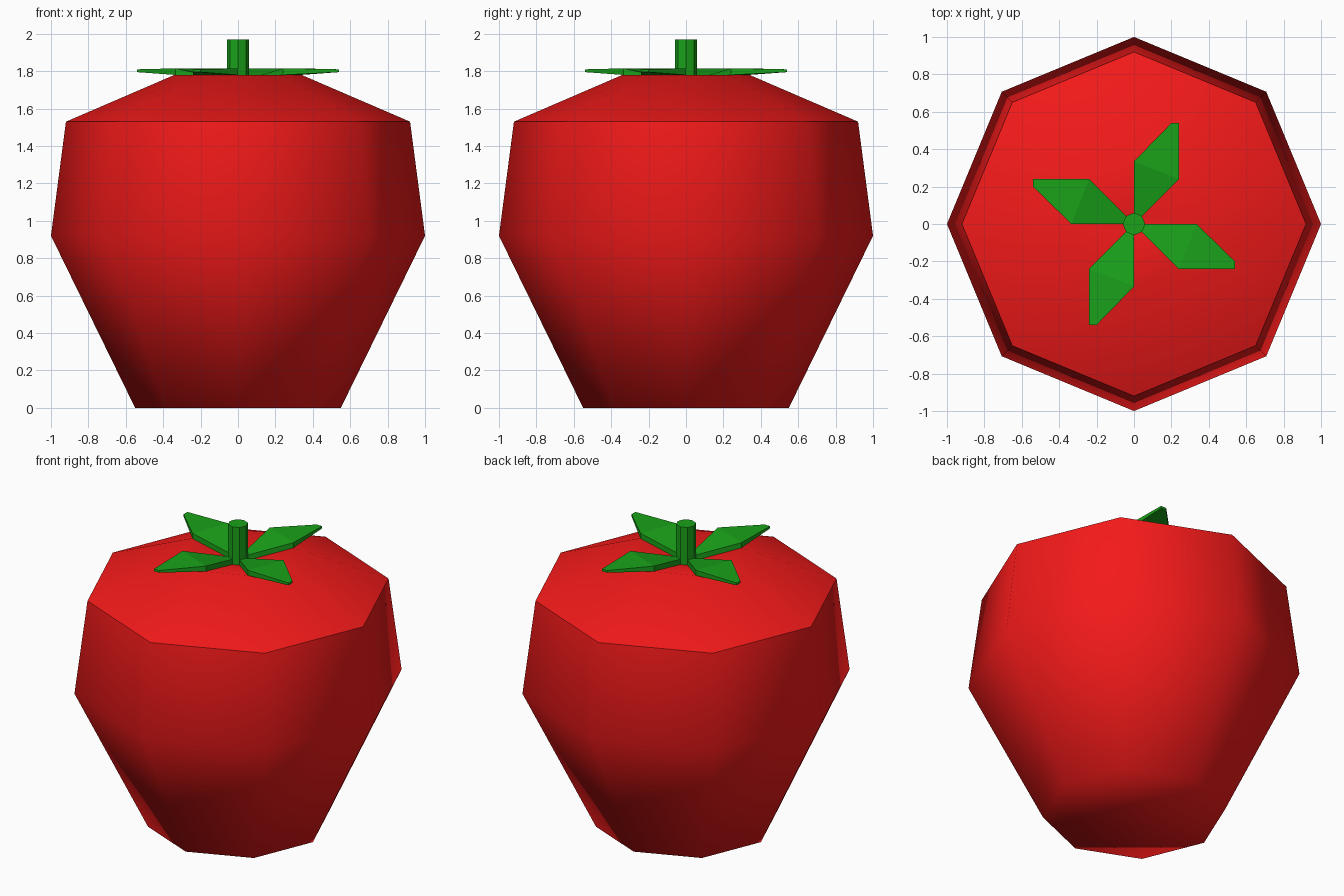
import bpy, bmesh
from math import cos, sin, pi
from mathutils import Matrix

if "Cube" in bpy.data.objects:
    bpy.data.objects.remove(bpy.data.objects["Cube"])


def material(name, rgb):
    m = bpy.data.materials.new(name)
    m.diffuse_color = (*rgb, 1)
    m.use_nodes = True
    m.node_tree.nodes["Principled BSDF"].inputs["Base Color"].default_value = m.diffuse_color
    return m


def finish(bm, name, mat):
    bmesh.ops.recalc_face_normals(bm, faces=bm.faces[:])
    me = bpy.data.meshes.new(name)
    bm.to_mesh(me)
    bm.free()
    me.materials.append(mat)
    ob = bpy.data.objects.new(name, me)
    bpy.context.collection.objects.link(ob)
    return ob


def lathe(name, profile, mat, sides=8, smooth=False, sharp_z=None):
    bm = bmesh.new()
    rings = [[bm.verts.new((r * cos(2 * pi * i / sides), r * sin(2 * pi * i / sides), z))
              for i in range(sides)] for r, z in profile]
    for a, b in zip(rings, rings[1:]):
        for i in range(sides):
            j = (i + 1) % sides
            bm.faces.new((a[i], a[j], b[j], b[i]))
    bm.faces.new(rings[0])
    bm.faces.new(rings[-1])
    for f in bm.faces:
        f.smooth = smooth
    for e in bm.edges:
        if sharp_z and all(abs(v.co.z - sharp_z) < 1e-4 for v in e.verts):
            e.smooth = False
    return finish(bm, name, mat)


red = material("red_skin", (0.9, 0.01, 0.01))
green = material("green_stalk", (0.01, 0.36, 0.01))

# Fruit body with a dimple on top
lathe("fruit_body", [(0.55, 0), (1.0, 0.92), (0.92, 1.53), (0.34, 1.78), (0.06, 1.72)],
      red, smooth=True, sharp_z=1.53)

# Stem
lathe("stem", [(0.06, 1.71), (0.06, 1.97)], green)

# Four leaves: pairs of points (left, right) from the stem to the tip, with bottom and top heights
sections = [((0, 0.06), (0.042, 0.042), 1.72, 1.755),
            ((0, 0.335), (0.24, 0.24), 1.78, 1.815),
            ((0.2, 0.54), (0.24, 0.54), 1.795, 1.81)]
for k in range(4):
    bm = bmesh.new()
    loops = [[bm.verts.new((*l, lo)), bm.verts.new((*r, lo)),
              bm.verts.new((*r, hi)), bm.verts.new((*l, hi))] for l, r, lo, hi in sections]
    for a, b in zip(loops, loops[1:]):
        for i in range(4):
            j = (i + 1) % 4
            bm.faces.new((a[i], a[j], b[j], b[i]))
    bm.faces.new(loops[0])
    bm.faces.new(loops[-1])
    bm.transform(Matrix.Rotation(k * pi / 2, 4, 'Z'))
    finish(bm, f"leaf_{k + 1}", green)
